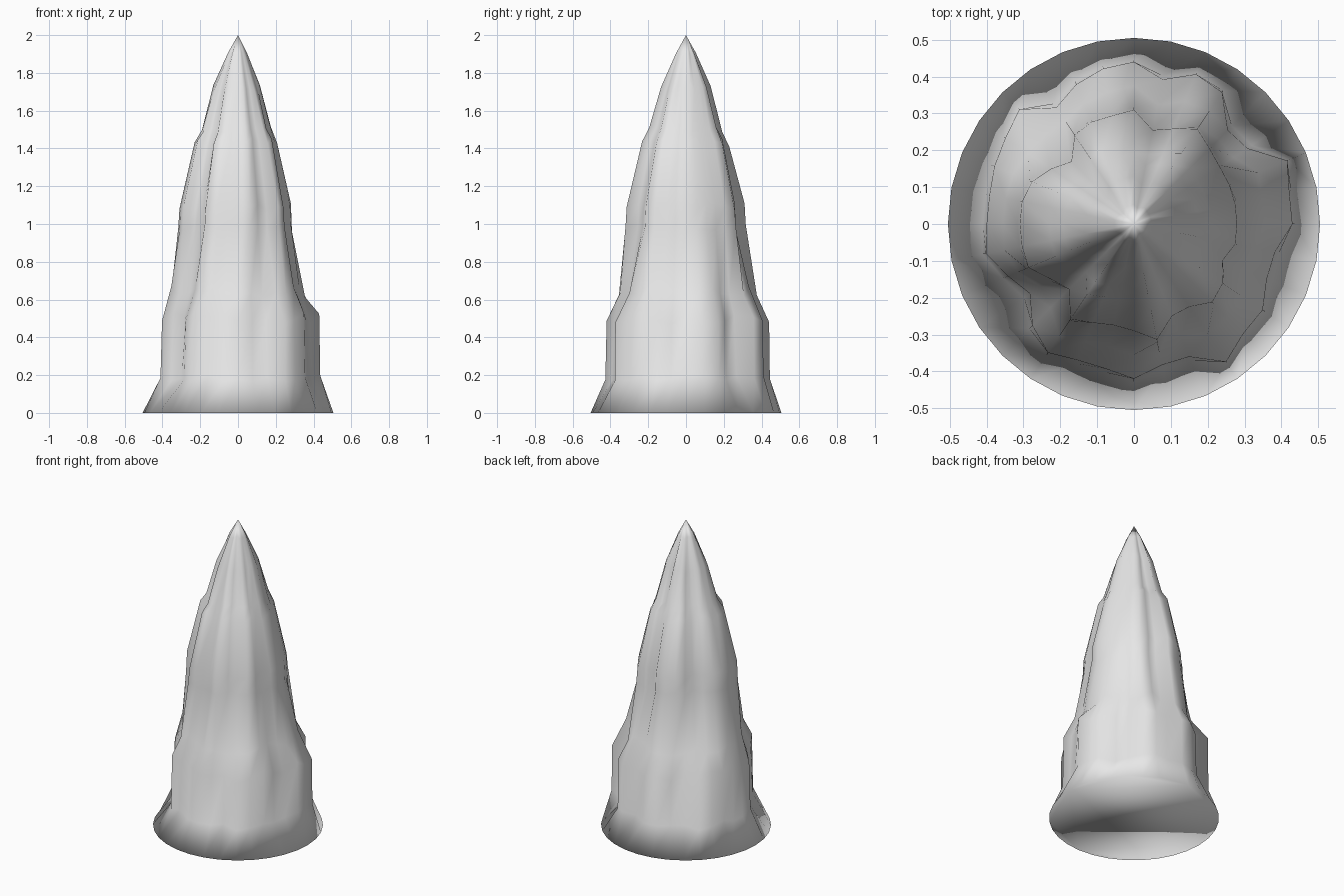
import bpy
import bmesh
import random
from math import cos, sin, tau

cube = bpy.data.objects.get("Cube")
if cube:
    bpy.data.objects.remove(cube, do_unlink=True)

random.seed(4)
SIDES = 32

# Ridge radii in hundredths, anticlockwise from +x: lower bulge and middle bulge
LOWER = [43, 43, 45, 37, 36, 43, 44, 40, 44, 43, 41, 38, 44, 42, 41, 40,
         40, 41, 37, 34, 39, 42, 40, 40, 42, 39, 39, 45, 42, 42, 39, 39]
MIDDLE = [28, 28, 28, 28, 29, 31, 28, 26, 31, 30, 30, 29, 24, 27, 30, 31,
          31, 31, 31, 27, 25, 31, 29, 28, 29, 32, 27, 27, 30, 29, 26, 28]

# Rings: height, share of lower bulge, share of middle bulge, round part, height jitter
RINGS = [
    (0.00, 0.00, 0.00, 0.505, 0.00),
    (0.18, 0.85, 0.00, 0.07, 0.02),
    (0.50, 1.00, 0.00, 0.00, 0.03),
    (0.64, 0.50, 0.50, 0.00, 0.03),
    (0.98, 0.00, 1.02, 0.00, 0.02),
    (1.09, 0.00, 1.00, 0.00, 0.02),
    (1.43, 0.00, 0.74, 0.00, 0.03),
    (1.50, 0.00, 0.62, 0.00, 0.02),
    (1.72, 0.00, 0.42, 0.00, 0.02),
    (1.90, 0.00, 0.17, 0.00, 0.01),
]

# Stone material
stone = bpy.data.materials.new("grey stone")
stone.use_nodes = True
colour = (0.8, 0.8, 0.8, 1)
stone.diffuse_color = colour
stone.node_tree.nodes["Principled BSDF"].inputs["Base Color"].default_value = colour

# Rock spire: stacked ridged rings closed by a tip and a flat base
bm = bmesh.new()
rings = []
for height, low, mid, round_part, jitter in RINGS:
    ring = []
    for i in range(SIDES):
        angle = tau * i / SIDES
        r = (low * LOWER[i] + mid * MIDDLE[i]) / 100 + round_part
        z = height + random.uniform(-jitter, jitter)
        ring.append(bm.verts.new((r * cos(angle), r * sin(angle), z)))
    rings.append(ring)

tip = bm.verts.new((0, 0, 2))
for i in range(SIDES):
    j = (i + 1) % SIDES
    for a, b in zip(rings, rings[1:]):
        bm.faces.new((a[i], a[j], b[j], b[i]))
    bm.faces.new((rings[-1][i], rings[-1][j], tip))
bm.faces.new(rings[0][::-1])

for face in bm.faces:
    face.smooth = True

mesh = bpy.data.meshes.new("rock_spire")
bm.to_mesh(mesh)
bm.free()
mesh.materials.append(stone)
spire = bpy.data.objects.new("rock_spire", mesh)
bpy.context.collection.objects.link(spire)
